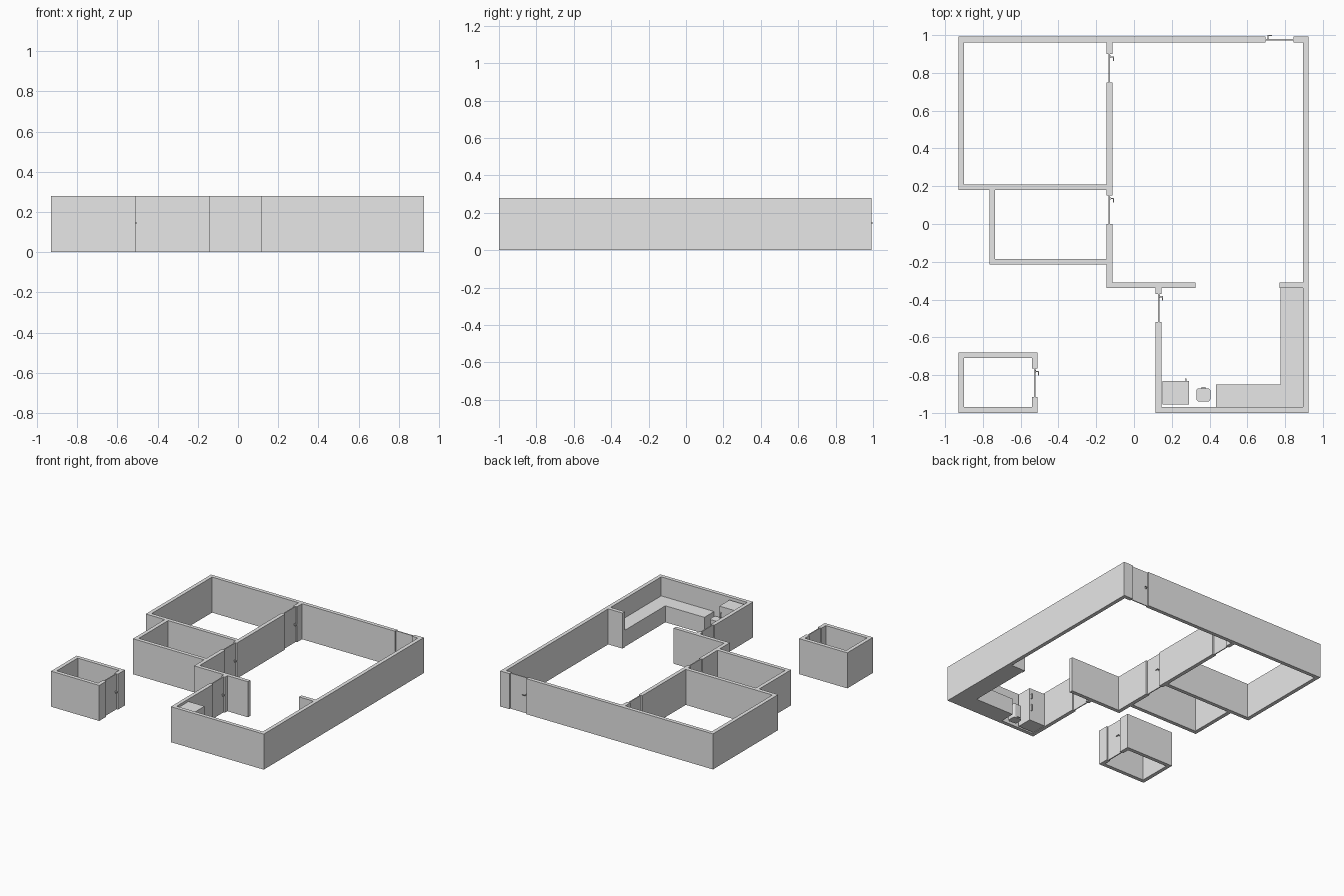
import bpy, bmesh, math
from mathutils import Matrix, Vector

if "Cube" in bpy.data.objects:
    bpy.data.objects.remove(bpy.data.objects["Cube"])

H = 0.28      # wall height
T = 0.03      # wall thickness

grey = bpy.data.materials.new("plain grey")
grey.diffuse_color = (0.8, 0.8, 0.8, 1)
grey.use_nodes = True
grey.node_tree.nodes["Principled BSDF"].inputs["Base Color"].default_value = grey.diffuse_color


def finish(name, bm):
    bmesh.ops.recalc_face_normals(bm, faces=bm.faces)
    mesh = bpy.data.meshes.new(name)
    bm.to_mesh(mesh)
    bm.free()
    mesh.materials.append(grey)
    ob = bpy.data.objects.new(name, mesh)
    bpy.context.collection.objects.link(ob)
    return ob


def plan(name, rects, h):
    """Merge floor-plan rectangles (x0, x1, y0, y1) and raise them to height h."""
    xs = sorted({v for r in rects for v in r[:2]})
    ys = sorted({v for r in rects for v in r[2:]})
    bm = bmesh.new()
    verts = {}

    def vert(i, j):
        if (i, j) not in verts:
            verts[i, j] = bm.verts.new((xs[i], ys[j], 0))
        return verts[i, j]

    for i in range(len(xs) - 1):
        for j in range(len(ys) - 1):
            cx, cy = (xs[i] + xs[i + 1]) / 2, (ys[j] + ys[j + 1]) / 2
            if any(a < cx < b and c < cy < d for a, b, c, d in rects):
                bm.faces.new([vert(i, j), vert(i + 1, j), vert(i + 1, j + 1), vert(i, j + 1)])
    base = bm.faces[:]
    ext = bmesh.ops.extrude_face_region(bm, geom=base, use_keep_orig=True)
    bmesh.ops.translate(bm, vec=(0, 0, h), verts=[g for g in ext["geom"] if isinstance(g, bmesh.types.BMVert)])
    bmesh.ops.recalc_face_normals(bm, faces=bm.faces)
    bmesh.ops.dissolve_limit(bm, angle_limit=0.01, verts=bm.verts, edges=bm.edges)
    return finish(name, bm)


def add_box(bm, x0, x1, y0, y1, z0, z1):
    m = Matrix.Translation(((x0 + x1) / 2, (y0 + y1) / 2, (z0 + z1) / 2))
    m = m @ Matrix.Diagonal((x1 - x0, y1 - y0, z1 - z0, 1))
    return bmesh.ops.create_cube(bm, size=1, matrix=m)["verts"]


def box(name, *size, bevel=0):
    bm = bmesh.new()
    add_box(bm, *size)
    if bevel:
        edges = [e for e in bm.edges if abs(e.verts[0].co.z - e.verts[1].co.z) > 1e-4]
        bmesh.ops.bevel(bm, geom=edges, offset=bevel, segments=3, profile=0.5, affect='EDGES')
    return finish(name, bm)


def door(name, hinge, angle):
    """Leaf 0.15 wide running along local -y, lever handle on the local +x side."""
    place = Matrix.Translation(Vector((*hinge, 0))) @ Matrix.Rotation(angle, 4, 'Z')
    bm = bmesh.new()
    add_box(bm, -0.004, 0.004, -0.15, 0, 0, H)
    finish(name, bm).matrix_world = place
    # lever handle: rose, stem, lever and drooping tip
    bm = bmesh.new()
    add_box(bm, 0.004, 0.007, -0.021, -0.009, 0.139, 0.151)
    add_box(bm, 0.007, 0.024, -0.018, -0.012, 0.142, 0.148)
    add_box(bm, 0.018, 0.024, -0.036, -0.018, 0.142, 0.148)
    finish(name + "_handle", bm).matrix_world = place


# house walls, with gaps left for the doors
plan("house_walls", [
    (-0.93, 0.695, 0.962, 0.992), (0.845, 0.925, 0.962, 0.992),   # back
    (-0.93, -0.90, 0.18, 0.992),                                  # left
    (0.895, 0.925, -1, 0.992),                                    # right
    (0.115, 0.925, -1, -0.97),                                    # kitchen front
    (-0.93, -0.115, 0.18, 0.21),                                  # bedroom front
    (-0.145, -0.115, 0.90, 0.992), (-0.145, -0.115, 0.15, 0.75),  # hall side
    (-0.145, -0.115, -0.34, 0.0),
    (-0.765, -0.735, -0.215, 0.21), (-0.765, -0.115, -0.215, -0.185),  # bathroom
    (-0.145, 0.325, -0.34, -0.31), (0.77, 0.925, -0.34, -0.31),   # kitchen opening
    (0.115, 0.145, -0.37, -0.31), (0.115, 0.145, -1, -0.52),      # kitchen side
], H)

# detached shed
plan("shed_walls", [
    (-0.93, -0.90, -1, -0.68), (-0.93, -0.51, -1, -0.97), (-0.93, -0.51, -0.71, -0.68),
    (-0.54, -0.51, -1, -0.915), (-0.54, -0.51, -0.765, -0.68),
], H)

# doors
for name, hinge, turn in [
    ("bedroom_door", (-0.13, 0.90), 0),
    ("bathroom_door", (-0.13, 0.15), 0),
    ("kitchen_door", (0.13, -0.37), 0),
    ("shed_door", (-0.526, -0.765), 0),
    ("entrance_door", (0.695, 0.976), math.pi / 2),
]:
    door(name, hinge, turn)

# L-shaped kitchen counter
plan("kitchen_counter", [(0.435, 0.895, -0.97, -0.85), (0.775, 0.895, -0.97, -0.34)], 0.13)

# fridge with two upright handles
box("fridge", 0.15, 0.29, -0.955, -0.83, 0, 0.265)
for i, (z0, z1) in enumerate([(0.08, 0.13), (0.18, 0.22)]):
    bm = bmesh.new()
    add_box(bm, 0.271, 0.279, -0.824, -0.818, z0, z1)
    for z in (z0, z1 - 0.006):
        add_box(bm, 0.272, 0.278, -0.83, -0.824, z, z + 0.006)
    finish("fridge_handle_%d" % i, bm)

# waste bin with a pedal
box("waste_bin", 0.33, 0.405, -0.94, -0.87, 0, 0.115, bevel=0.015)
box("bin_pedal", 0.357, 0.378, -0.87, -0.862, 0.006, 0.012)

# mirror the entrance handle so its lever sits on the outside
outer = bpy.data.objects["entrance_door_handle"]
outer.matrix_world = Matrix.Translation((0.695, 0.976, 0)) @ Matrix.Rotation(math.pi / 2, 4, 'Z')
